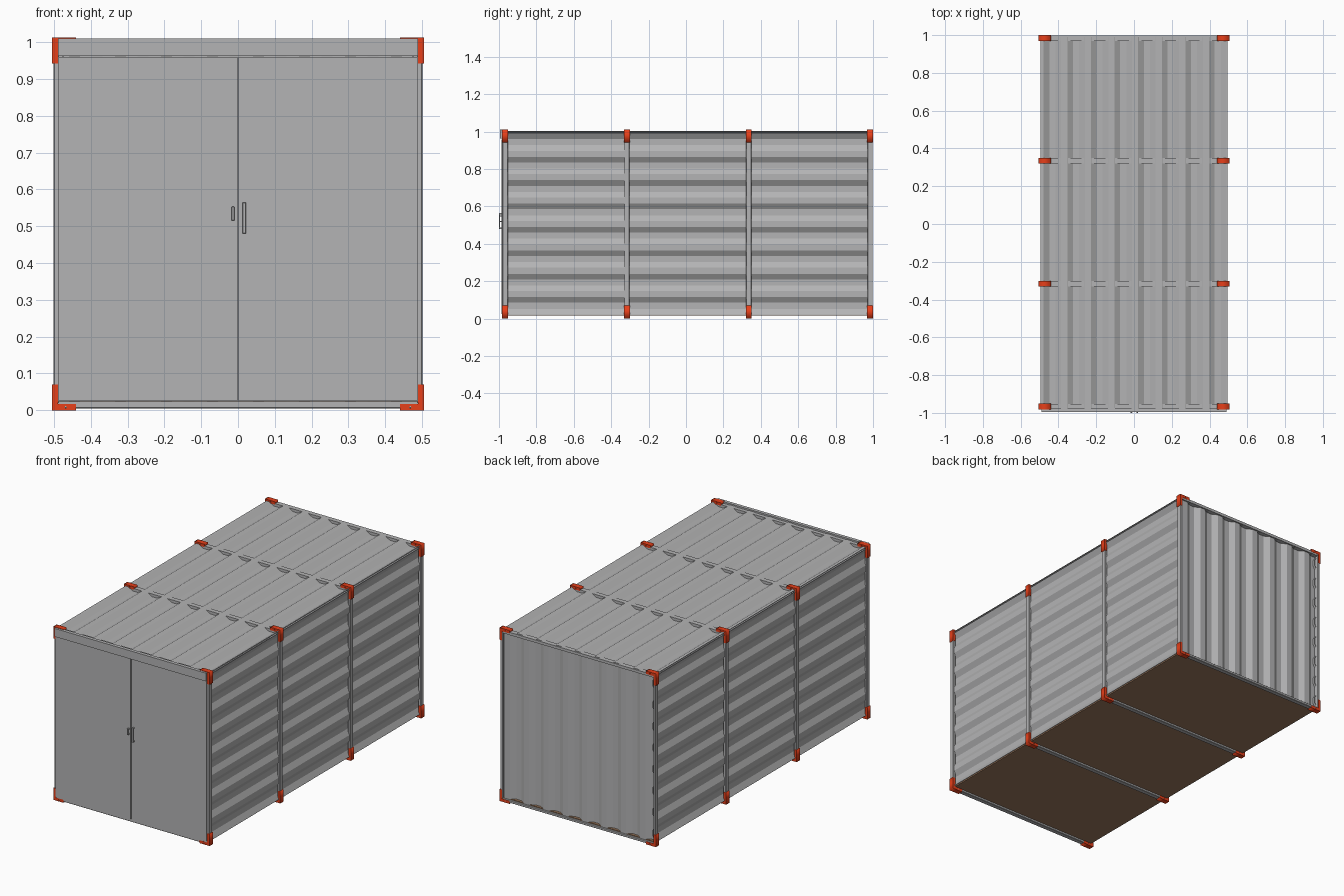
import bpy, bmesh, math
from mathutils import Vector

if "Cube" in bpy.data.objects:
    bpy.data.objects.remove(bpy.data.objects["Cube"])


def material(name, rgb):
    m = bpy.data.materials.new(name)
    m.diffuse_color = (*rgb, 1)
    m.use_nodes = True
    m.node_tree.nodes["Principled BSDF"].inputs["Base Color"].default_value = m.diffuse_color
    return m


GREY = material("grey steel", (0.455, 0.455, 0.46))
ORANGE = material("orange red paint", (0.80, 0.05, 0.01))
BROWN = material("brown floor", (0.33, 0.19, 0.11))


def add(name, mesh, mat):
    ob = bpy.data.objects.new(name, mesh)
    mesh.materials.clear()
    mesh.materials.append(mat)
    bpy.context.collection.objects.link(ob)
    return ob


def box(name, x, y, z, mat, bevel=0):
    lo, hi = Vector((x[0], y[0], z[0])), Vector((x[1], y[1], z[1]))
    bm = bmesh.new()
    bmesh.ops.create_cube(bm, size=1)
    for v in bm.verts:
        v.co = (lo + hi) / 2 + v.co * (hi - lo)
    me = bpy.data.meshes.new(name)
    bm.to_mesh(me)
    bm.free()
    ob = add(name, me, mat)
    if bevel:
        mod = ob.modifiers.new("bevel", 'BEVEL')
        mod.width, mod.segments = bevel, 1
    return ob


PERIOD, RAMP, DEPTH = 0.125, 0.03, 0.018


def wave(u, c):
    """Trapezoid wave from 0 to DEPTH, rising around u = c."""
    t = (u - c + RAMP / 2) % PERIOD
    if t < RAMP:
        return DEPTH * t / RAMP
    if t < PERIOD / 2:
        return DEPTH
    if t < PERIOD / 2 + RAMP:
        return DEPTH * (1 - (t - PERIOD / 2) / RAMP)
    return 0


def corrugated(name, u0, u1, c, v0, v1, place):
    """Corrugated sheet: wave across u, straight along v."""
    us = {u0, u1}
    for k in range(-10, 20):
        for o in (-RAMP / 2, RAMP / 2, PERIOD / 2 - RAMP / 2, PERIOD / 2 + RAMP / 2):
            u = c + k * PERIOD + o
            if u0 < u < u1:
                us.add(u)
    bm = bmesh.new()
    rows = [[bm.verts.new(place(u, v, wave(u, c))) for v in (v0, v1)] for u in sorted(us)]
    for a, b in zip(rows, rows[1:]):
        bm.faces.new((a[0], a[1], b[1], b[0]))
    bmesh.ops.recalc_face_normals(bm, faces=bm.faces)
    # make the sheet face outward from the container centre
    f = bm.faces[:][len(bm.faces) // 2]
    if f.normal.dot(f.calc_center_median() - Vector((0, 0, 0.5))) < 0:
        bmesh.ops.reverse_faces(bm, faces=bm.faces)
    me = bpy.data.meshes.new(name)
    bm.to_mesh(me)
    bm.free()
    ob = add(name, me, GREY)
    mod = ob.modifiers.new("thickness", 'SOLIDIFY')
    mod.thickness, mod.offset = 0.003, -1
    return ob


# corrugated walls and roof
for s, side in ((1, "right"), (-1, "left")):
    corrugated(side + "_wall", 0.02, 0.992, 0.1, -0.975, 0.985,
               lambda u, v, d, s=s: (s * (0.477 + d), v, u))
corrugated("back_wall", -0.488, 0.488, 0.055, 0.02, 0.99,
           lambda u, v, d: (u, 0.972 + d, v))
corrugated("roof", -0.495, 0.495, -0.0255, -0.98, 0.99,
           lambda u, v, d: (u, v, 0.985 + d))

# floor
box("floor", (-0.488, 0.488), (-0.98, 0.988), (0.016, 0.024), BROWN)

# doors and header
box("left_door", (-0.488, -0.002), (-0.987, -0.975), (0.025, 0.959), GREY)
box("right_door", (0.002, 0.488), (-0.987, -0.975), (0.025, 0.959), GREY)
box("door_header", (-0.489, 0.489), (-0.995, -0.975), (0.962, 1.01), GREY)
box("door_sill", (-0.488, 0.488), (-0.982, -0.972), (0.014, 0.023), GREY)


# door handles: grip bar on two mounts
def handle(name, x0, x1, z0, z1):
    box(name + "_grip", (x0, x1), (-1.0, -0.994), (z0, z1), GREY, 0.0015)
    for i, z in enumerate((z0, z1 - 0.008)):
        box(f"{name}_mount_{i}", (x0 + 0.001, x1 - 0.001), (-0.996, -0.985),
            (z + 0.0005, z + 0.0075), GREY)


handle("right_handle", 0.012, 0.022, 0.48, 0.565)
handle("left_handle", -0.018, -0.009, 0.515, 0.553)


# L-shaped corner bracket with a small lifting hole
def bracket(name, sx, top, y):
    outline = [(0.505, 0), (0.505, 0.07), (0.489, 0.07),
               (0.489, 0.017), (0.44, 0.017), (0.44, 0)]
    hole = [(0.468 + 0.003 * math.cos(a * math.pi / 4),
             0.0085 + 0.003 * math.sin(a * math.pi / 4)) for a in range(8)]
    cu = bpy.data.curves.new(name, 'CURVE')
    cu.dimensions, cu.fill_mode, cu.extrude = '2D', 'BOTH', 0.0155
    for pts in (outline, hole):
        sp = cu.splines.new('POLY')
        sp.points.add(len(pts) - 1)
        for p, (x, z) in zip(sp.points, pts):
            p.co = (x, z, 0, 1)
        sp.use_cyclic_u = True
    tmp = bpy.data.objects.new(name, cu)
    me = bpy.data.meshes.new_from_object(tmp)
    bpy.data.objects.remove(tmp)
    for v in me.vertices:
        x, z, d = v.co
        v.co = (sx * x, y + d, 1.012 - z if top else z)
    bm = bmesh.new()
    bm.from_mesh(me)
    bmesh.ops.remove_doubles(bm, verts=bm.verts, dist=1e-5)
    bmesh.ops.recalc_face_normals(bm, faces=bm.faces)
    bm.to_mesh(me)
    bm.free()
    add(name, me, ORANGE)


# four frames: posts, roof and floor beams, corner brackets
for i, y in enumerate((-0.967, -0.316, 0.335, 0.984)):
    ys = (y - 0.014, y + 0.014)
    for s, side in ((1, "right"), (-1, "left")):
        box(f"{side}_post_{i}", sorted((s * 0.486, s * 0.501)), ys, (0.02, 0.99), GREY, 0.002)
        for top in (False, True):
            bracket(f"{side}_{'top' if top else 'bottom'}_bracket_{i}", s, top, y)
    box(f"roof_beam_{i}", (-0.488, 0.488), ys, (0.985, 1.001), GREY)
    box(f"floor_beam_{i}", (-0.488, 0.488), ys, (0.005, 0.0195), GREY, 0.002)
